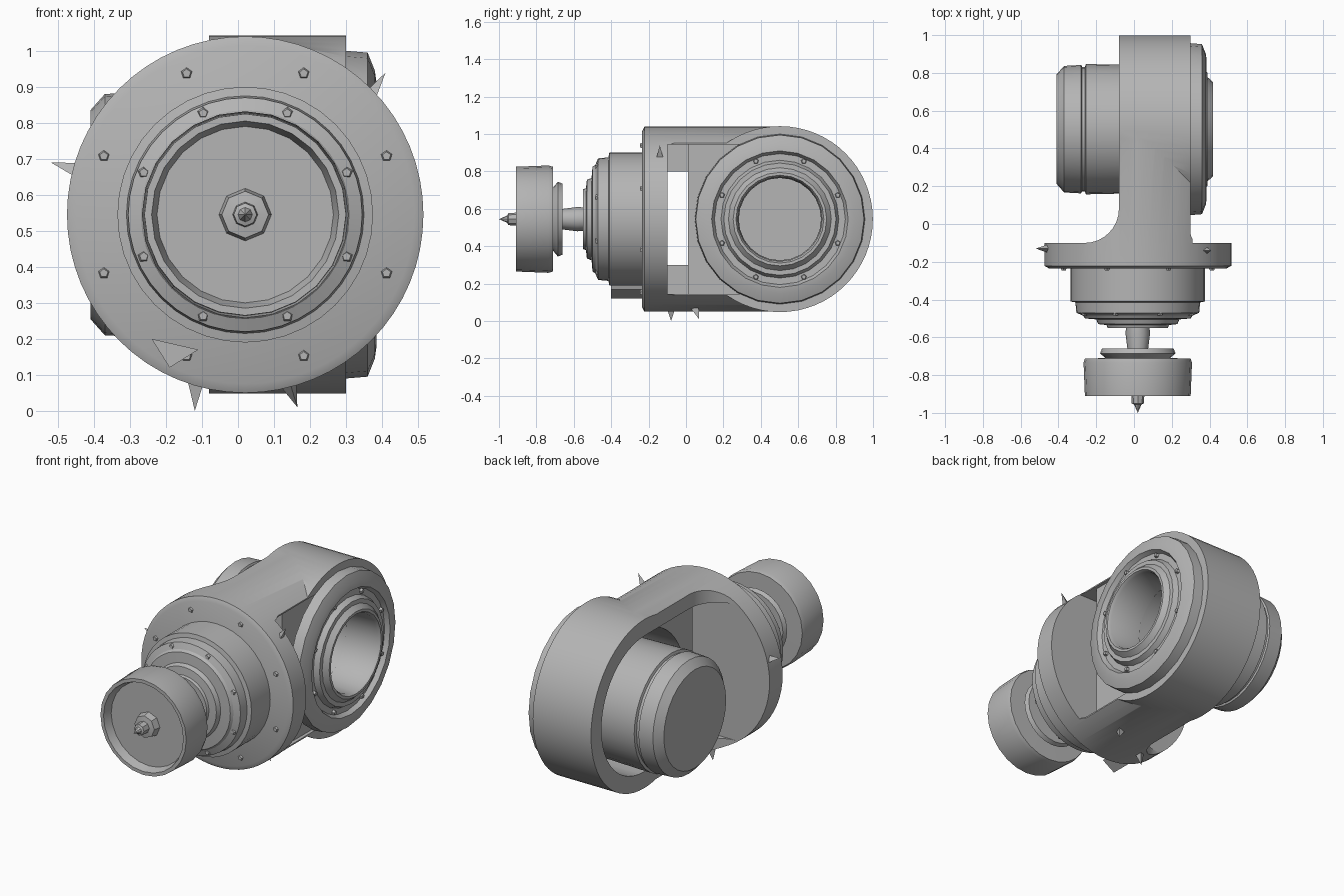
import bpy, bmesh, math
from mathutils import Vector

cube = bpy.data.objects.get("Cube")
if cube:
    bpy.data.objects.remove(cube, do_unlink=True)

GREY = (0.46, 0.46, 0.46, 1)
metal = bpy.data.materials.new("grey metal")
metal.diffuse_color = GREY
metal.use_nodes = True
metal.node_tree.nodes["Principled BSDF"].inputs["Base Color"].default_value = GREY

CX, CZ = 0.02, 0.545      # axis of the front stack
CY = 0.502                # centre of the side joint
R = 0.495                 # main outer radius
POCKET = 0.40             # pocket radius


def finish(name, bm):
    bmesh.ops.remove_doubles(bm, verts=bm.verts, dist=1e-5)
    bmesh.ops.recalc_face_normals(bm, faces=bm.faces)
    mesh = bpy.data.meshes.new(name)
    bm.to_mesh(mesh)
    bm.free()
    mesh.materials.append(metal)
    ob = bpy.data.objects.new(name, mesh)
    bpy.context.collection.objects.link(ob)
    return ob


def lathe(name, axis, profile, sides=32, closed=False):
    """Turn (distance along axis, radius) points around the x or y axis."""
    bm = bmesh.new()
    rings = []
    for t, r in profile:
        ring = []
        for i in range(sides):
            a = math.tau * i / sides
            u, w = r * math.cos(a), CZ + r * math.sin(a)
            ring.append(bm.verts.new((CX + u, t, w) if axis == "y" else (t, CY + u, w)))
        rings.append(ring)
    pairs = list(zip(rings, rings[1:]))
    if closed:
        pairs.append((rings[-1], rings[0]))
    for a, b in pairs:
        for i in range(sides):
            j = (i + 1) % sides
            bm.faces.new((a[i], a[j], b[j], b[i]))
    return finish(name, bm)


def prism(name, points, depth):
    """Extrude a flat outline along a vector."""
    bm = bmesh.new()
    face = bm.faces.new([bm.verts.new(p) for p in points])
    new = bmesh.ops.extrude_face_region(bm, geom=[face])["geom"]
    bmesh.ops.translate(bm, vec=depth, verts=[v for v in new if isinstance(v, bmesh.types.BMVert)])
    return finish(name, bm)


def box(name, x, y, z):
    return prism(name, [(x[0], y[0], z[0]), (x[1], y[0], z[0]),
                        (x[1], y[1], z[0]), (x[0], y[1], z[0])], (0, 0, z[1] - z[0]))


def boolean(ob, tool, operation):
    mod = ob.modifiers.new(operation.lower(), "BOOLEAN")
    mod.operation, mod.solver, mod.object = operation, "EXACT", tool
    bpy.context.view_layer.objects.active = ob
    bpy.ops.object.modifier_apply(modifier=mod.name)
    bpy.data.objects.remove(tool, do_unlink=True)


def smooth(ob):
    bpy.ops.object.select_all(action="DESELECT")
    ob.select_set(True)
    bpy.context.view_layer.objects.active = ob
    bpy.ops.object.shade_smooth_by_angle(angle=math.radians(30))


def spike(name, base, tip, radius, sides=3, top=0.0):
    """Small cone or stud from base to tip."""
    base, tip = Vector(base), Vector(tip)
    d = tip - base
    bm = bmesh.new()
    bmesh.ops.create_cone(bm, cap_ends=True, segments=sides, radius1=radius,
                          radius2=top, depth=d.length)
    bm.transform(d.to_track_quat("Z", "Y").to_matrix().to_4x4())
    bmesh.ops.translate(bm, vec=(base + tip) / 2, verts=bm.verts)
    return finish(name, bm)


def fillet(cx, cy, r, start, end):
    return [(cx + r * math.cos(math.radians(start + (end - start) * i / 8)),
             cy + r * math.sin(math.radians(start + (end - start) * i / 8)), 0) for i in range(9)]


# Body: chamfered flange flowing through fillets into a narrow neck
plan = [(-0.6, -0.3, 0), (0.6, -0.3, 0), (0.6, -0.10, 0)]
plan += fillet(0.35, -0.05, 0.05, 270, 180)
plan += [(0.30, 0.5, 0), (-0.08, 0.5, 0)]
plan += fillet(-0.26, 0.08, 0.18, 0, -90)
plan += [(-0.6, -0.10, 0)]
body = prism("joint_body", plan, (0, 0, 1.2))
boolean(body, lathe("round_tool", "y", [(-0.235, 0), (-0.235, 0.47), (-0.222, R), (0.8, R), (0.8, 0)], 64),
        "INTERSECT")
boolean(body, lathe("end_tool", "x", [(-0.08, 0), (-0.08, R + 0.002), (0.30, R + 0.002), (0.30, 0)], 64),
        "UNION")

# Open pocket through the neck, leaving a strap around the joint
pocket = [(-0.7, -0.10, CZ - POCKET)]
for i in range(25):
    a = math.radians(-90 + 180 * i / 24)
    pocket.append((-0.7, CY + POCKET * math.cos(a), CZ + POCKET * math.sin(a)))
pocket.append((-0.7, -0.10, CZ + POCKET))
boolean(body, prism("pocket_tool", pocket, (1.4, 0, 0)), "DIFFERENCE")
smooth(body)

# Curved wall around the motor, with a small window beside the flange
wall = box("motor_wall", (-0.05, 0.28), (0.01, 0.4), (0.14, 0.95))
boolean(wall, lathe("wall_tool", "x", [(-0.1, 0), (-0.1, 0.415), (0.4, 0.415), (0.4, 0)], 48), "DIFFERENCE")
smooth(wall)
for name, z in (("lower_gusset", (0.14, 0.30)), ("upper_gusset", (0.80, 0.95))):
    box(name, (0.05, 0.13), (-0.11, 0.02), z)

# Thin-ended motor housing, bored out from the other side
smooth(lathe("motor_housing", "x", [
    (-0.38, 0), (-0.38, 0.225), (0.22, 0.225), (0.22, 0.335), (-0.255, 0.345), (-0.26, 0.33),
    (-0.275, 0.33), (-0.28, 0.34), (-0.37, 0.335), (-0.41, 0.29), (-0.41, 0)], 32))

# Stepped output ring
smooth(lathe("output_ring", "x", [
    (0.20, 0.22), (0.40, 0.225), (0.418, 0.235), (0.418, 0.25), (0.39, 0.275), (0.39, 0.30),
    (0.36, 0.315), (0.36, 0.35), (0.385, 0.365), (0.38, 0.40), (0.36, 0.45), (0.30, 0.455),
    (0.295, 0.405), (0.20, 0.405)], 24, closed=True))

# Stepped collar in front of the flange
smooth(lathe("front_collar", "y", [
    (-0.20, 0), (-0.20, 0.355), (-0.41, 0.355), (-0.415, 0.33), (-0.47, 0.325), (-0.485, 0.29),
    (-0.50, 0.28), (-0.505, 0.22), (-0.53, 0.21), (-0.535, 0.165), (-0.55, 0.16),
    (-0.55, 0.06), (-0.50, 0)], 40))
prism("collar_tab", [(-0.24, -0.40, 0.20), (-0.11, -0.40, 0.17), (-0.19, -0.40, 0.12)], (0, 0.18, 0))

# Shaft, end cup and centre bolt
smooth(lathe("shaft", "y", [(-0.52, 0), (-0.52, 0.06), (-0.58, 0.065), (-0.66, 0.055),
                            (-0.70, 0.055), (-0.70, 0)], 12))
smooth(lathe("end_cup", "y", [
    (-0.66, 0), (-0.66, 0.19), (-0.685, 0.20), (-0.71, 0.17), (-0.712, 0.28), (-0.735, 0.287),
    (-0.91, 0.28), (-0.91, 0.26), (-0.86, 0.245), (-0.86, 0)], 24))
smooth(lathe("centre_bolt", "y", [
    (-0.85, 0), (-0.85, 0.075), (-0.90, 0.065), (-0.905, 0.035), (-0.95, 0.032),
    (-0.955, 0.02), (-1.0, 0)], 8))

# Bolt heads on the flange, collar and output ring
for i in range(8):
    a = math.tau * (i + 0.5) / 8
    c, s = math.cos(a), math.sin(a)
    for name, r, y in (("flange_bolt", 0.425, -0.235), ("collar_bolt", 0.305, -0.475)):
        spike(name, (CX + r * c, y + 0.01, CZ + r * s), (CX + r * c, y - 0.01, CZ + r * s), 0.02, 5, 0.012)
    spike("ring_bolt", (0.35, CY + 0.335 * c, CZ + 0.335 * s),
          (0.375, CY + 0.335 * c, CZ + 0.335 * s), 0.018, 5, 0.012)

# Pointed locating pins on the rim
for base, tip in (((-0.44, -0.13, 0.66), (-0.52, -0.13, 0.69)),
                  ((-0.11, -0.08, 0.08), (-0.12, -0.08, 0.0)),
                  ((0.14, 0.05, 0.08), (0.165, 0.07, 0.01)),
                  ((0.36, -0.14, 0.85), (0.41, -0.14, 0.94))):
    spike("locating_pin", base, tip, 0.03)
